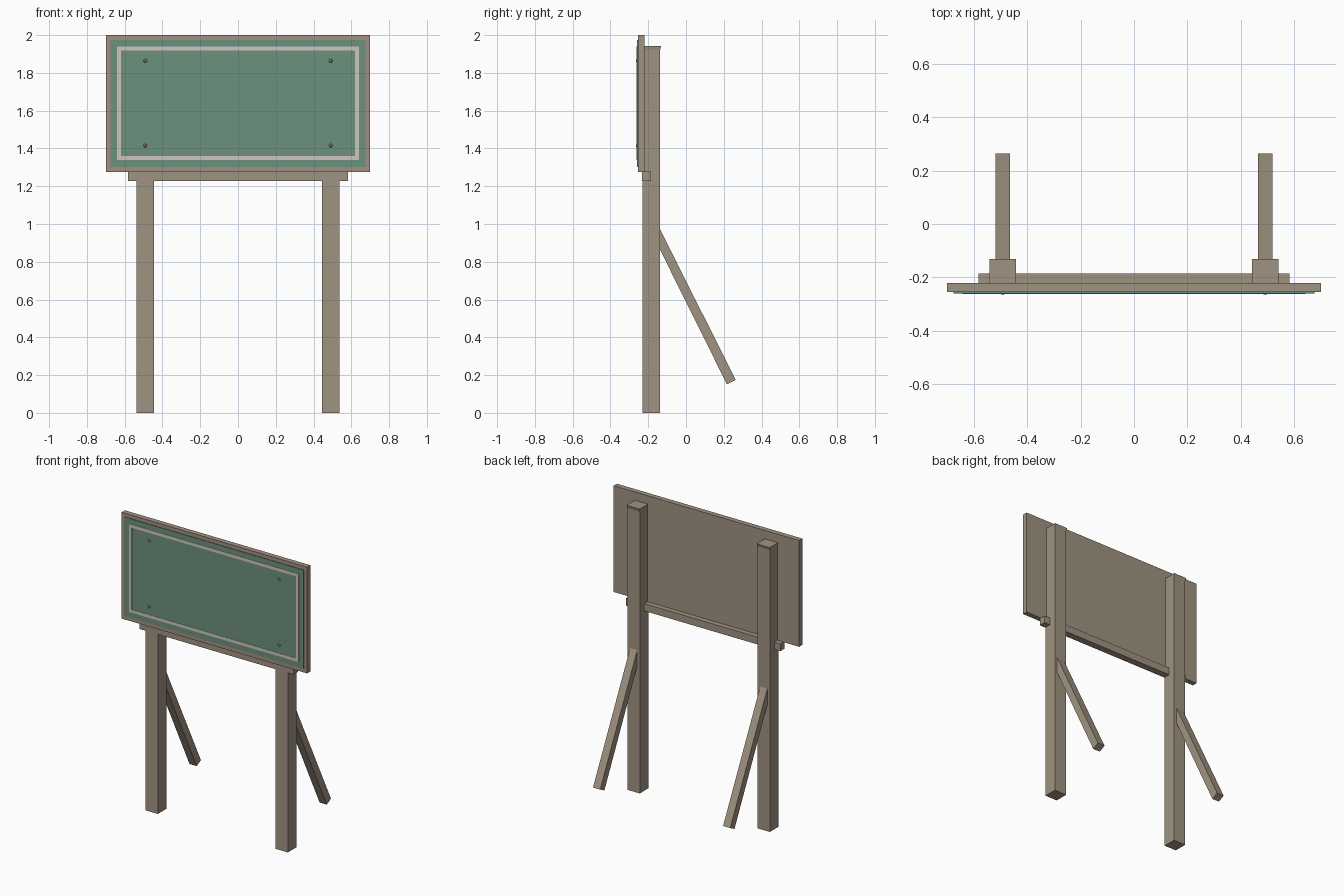
import bpy, bmesh, math
from mathutils import Matrix

cube = bpy.data.objects.get("Cube")
if cube:
    bpy.data.objects.remove(cube, do_unlink=True)


def material(name, rgb):
    m = bpy.data.materials.new(name)
    m.use_nodes = True
    colour = (*rgb, 1)
    m.diffuse_color = colour
    m.node_tree.nodes["Principled BSDF"].inputs["Base Color"].default_value = colour
    return m


wood = material("weathered wood", (0.352, 0.292, 0.223))
trim = material("frame trim", (0.361, 0.275, 0.227))
green = material("sign green", (0.150, 0.283, 0.205))
pale = material("pale border", (0.610, 0.565, 0.510))
metal = material("bolt metal", (0.31, 0.27, 0.22))


def finish(name, bm, *mats):
    bmesh.ops.recalc_face_normals(bm, faces=bm.faces)
    me = bpy.data.meshes.new(name)
    bm.to_mesh(me)
    bm.free()
    for m in mats:
        me.materials.append(m)
    ob = bpy.data.objects.new(name, me)
    bpy.context.collection.objects.link(ob)
    return ob


def add_box(bm, x, y, z):
    """Box from three (low, high) ranges."""
    size = [b - a for a, b in (x, y, z)]
    mid = [(a + b) / 2 for a, b in (x, y, z)]
    mat = Matrix.Translation(mid) @ Matrix.Diagonal((*size, 1))
    return bmesh.ops.create_cube(bm, size=1, matrix=mat)["verts"]


def box(name, x, y, z, mat):
    bm = bmesh.new()
    add_box(bm, x, y, z)
    return finish(name, bm, mat)


# Sign board, with its front face in the trim colour
bm = bmesh.new()
add_box(bm, (-0.70, 0.70), (-0.255, -0.22), (1.275, 2.0))
bm.normal_update()
for f in bm.faces:
    if f.normal.y < -0.9:
        f.material_index = 1
finish("sign_board", bm, wood, trim)

# Green panel and pale border line
box("green_panel", (-0.675, 0.675), (-0.259, -0.254), (1.302, 1.975), green)
bm = bmesh.new()
border_y = (-0.261, -0.258)
for s in (-1, 1):
    add_box(bm, sorted((s * 0.62, s * 0.641)), border_y, (1.338, 1.939))
for z in (1.338, 1.918):
    add_box(bm, (-0.62, 0.62), border_y, (z, z + 0.021))
finish("border_line", bm, pale)

# Cross rail under the board
box("cross_rail", (-0.582, 0.582), (-0.232, -0.185), (1.227, 1.277), wood)

for side, s in (("left", 1), ("right", -1)):
    cx = s * 0.491

    # Post with a slightly flared top
    bm = bmesh.new()
    add_box(bm, (cx - 0.046, cx + 0.046), (-0.229, -0.137), (0, 1.922))
    top = [f for f in bm.faces if f.calc_center_median().z > 1.9]
    cap = bmesh.ops.extrude_face_region(bm, geom=top)["geom"]
    bmesh.ops.delete(bm, geom=top, context="FACES_ONLY")
    for v in cap:
        if isinstance(v, bmesh.types.BMVert):
            v.co.z = 1.943
            v.co.x = cx + (v.co.x - cx) * 1.07
            if v.co.y > -0.18:
                v.co.y = -0.131
    finish(side + "_post", bm, wood)

    # Slanted brace behind the post
    bm = bmesh.new()
    profile = [(-0.138, 0.975), (0.263, 0.174), (0.217, 0.151), (-0.138, 0.865)]
    face = bm.faces.new([bm.verts.new((cx - 0.027, y, z)) for y, z in profile])
    ext = bmesh.ops.extrude_face_region(bm, geom=[face])["geom"]
    for v in ext:
        if isinstance(v, bmesh.types.BMVert):
            v.co.x += 0.054
    finish(side + "_brace", bm, wood)

    # Low domed bolts
    for level, z in (("lower", 1.415), ("upper", 1.864)):
        bm = bmesh.new()
        mat = Matrix.Translation((cx, -0.261, z)) @ Matrix.Rotation(math.pi / 2, 4, "X")
        bmesh.ops.create_cone(bm, cap_ends=True, segments=10, radius1=0.011,
                              radius2=0.006, depth=0.006, matrix=mat)
        finish(f"{side}_{level}_bolt", bm, metal)
